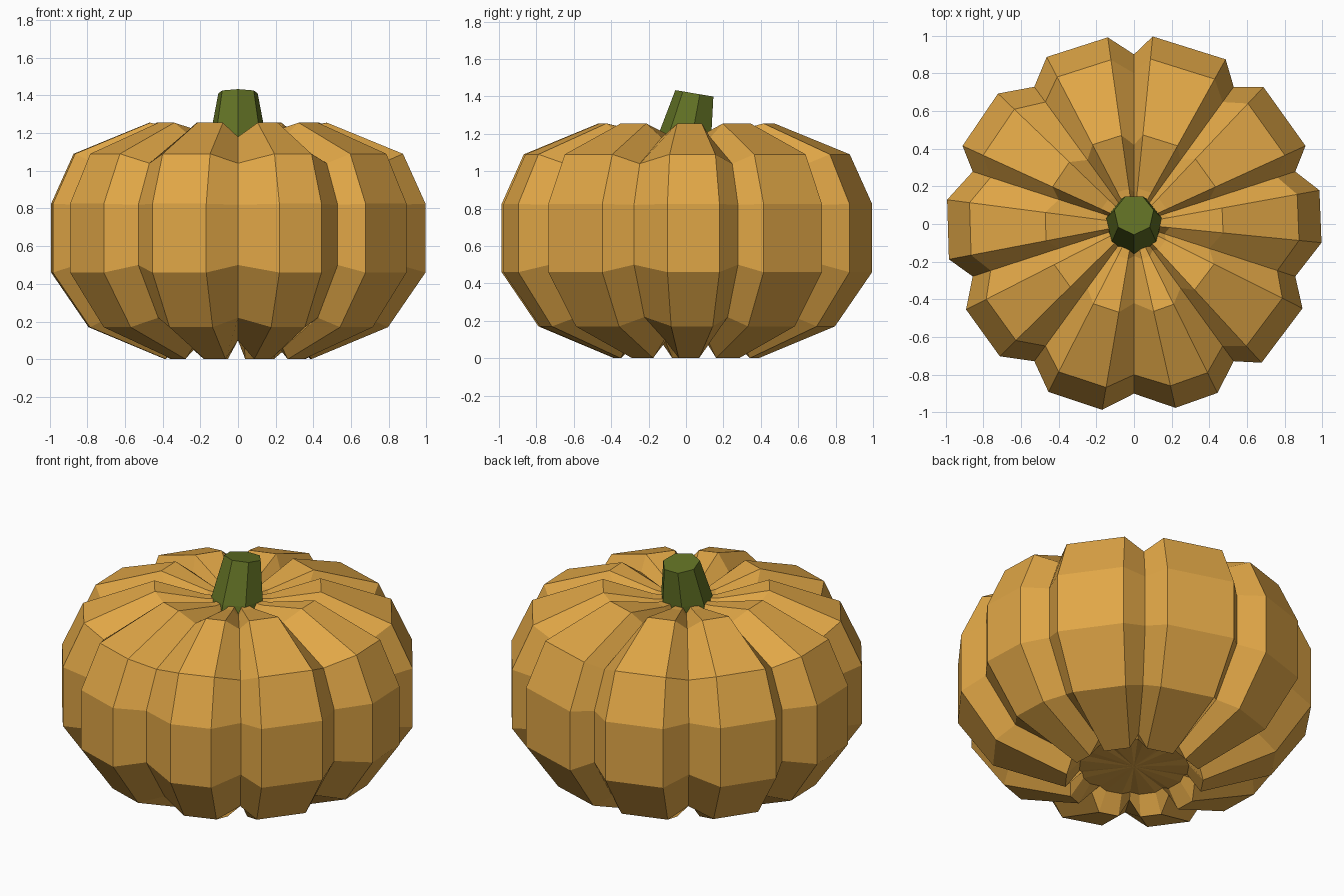
import bpy, bmesh, math
from mathutils import Vector

if "Cube" in bpy.data.objects:
    bpy.data.objects.remove(bpy.data.objects["Cube"])


def material(name, rgb):
    m = bpy.data.materials.new(name)
    m.diffuse_color = (*rgb, 1)
    m.use_nodes = True
    m.node_tree.nodes["Principled BSDF"].inputs["Base Color"].default_value = m.diffuse_color
    return m


def lofted(name, rings, mat):
    """Skin a stack of closed rings, capping both ends."""
    bm = bmesh.new()
    loops = [[bm.verts.new(p) for p in ring] for ring in rings]
    for a, b in zip(loops, loops[1:]):
        n = len(a)
        for i in range(n):
            j = (i + 1) % n
            bm.faces.new((a[i], a[j], b[j], b[i]))
    # fan caps
    for ring in (loops[0], loops[-1]):
        mid = sum((v.co for v in ring), Vector()) / len(ring)
        c = bm.verts.new(mid)
        for i in range(len(ring)):
            bm.faces.new((ring[i], ring[(i + 1) % len(ring)], c))
    bmesh.ops.recalc_face_normals(bm, faces=bm.faces)
    me = bpy.data.meshes.new(name)
    bm.to_mesh(me)
    bm.free()
    me.materials.append(mat)
    ob = bpy.data.objects.new(name, me)
    bpy.context.collection.objects.link(ob)
    return ob


orange = material("pumpkin orange", (0.75, 0.385, 0.062))
green = material("stem green", (0.12, 0.165, 0.018))

# Ridge angles (two per lobe); each groove lies at 18 + 36 * k degrees
ridges = [(-5.7, 10.3), (24.5, 46.6), (60.9, 84.3), (98, 117.6), (136.2, 155.5),
          (172.6, 190.8), (207, 224.6), (243, 260.3), (282.7, 296.3), (312.6, 333.4)]

# Profile: ridge radius, ridge height, groove radius, groove height
profile = [(0.31, 0.10, 0.30, 0.11),
           (0.39, 0.00, 0.37, 0.10),
           (0.80, 0.17, 0.72, 0.22),
           (1.00, 0.46, 0.90, 0.50),
           (1.00, 0.825, 0.90, 0.82),
           (0.88, 1.09, 0.80, 1.04),
           (0.475, 1.255, 0.42, 1.18),
           (0.19, 1.19, 0.17, 1.14)]


def polar(r, deg, z):
    a = math.radians(deg)
    return Vector((r * math.cos(a), r * math.sin(a), z))


# Ribbed body
rings = []
for rr, rz, gr, gz in profile:
    ring = []
    for k, (a, b) in enumerate(ridges):
        ring += [polar(rr, a, rz), polar(rr, b, rz), polar(gr, 18 + 36 * k, gz)]
    rings.append(ring)
lofted("pumpkin_body", rings, orange)

# Leaning seven-sided stem with a tilted top
stem = []
for r, y, z, tilt in [(0.155, -0.01, 1.12, 0.0), (0.15, 0.0, 1.19, 0.0), (0.107, 0.05, 1.415, -0.17)]:
    ring = []
    for i in range(7):
        p = polar(r, -90 + i * 360 / 7, z)
        p.z += tilt * p.y
        p.y += y
        ring.append(p)
    stem.append(ring)
lofted("stem", stem, green)
